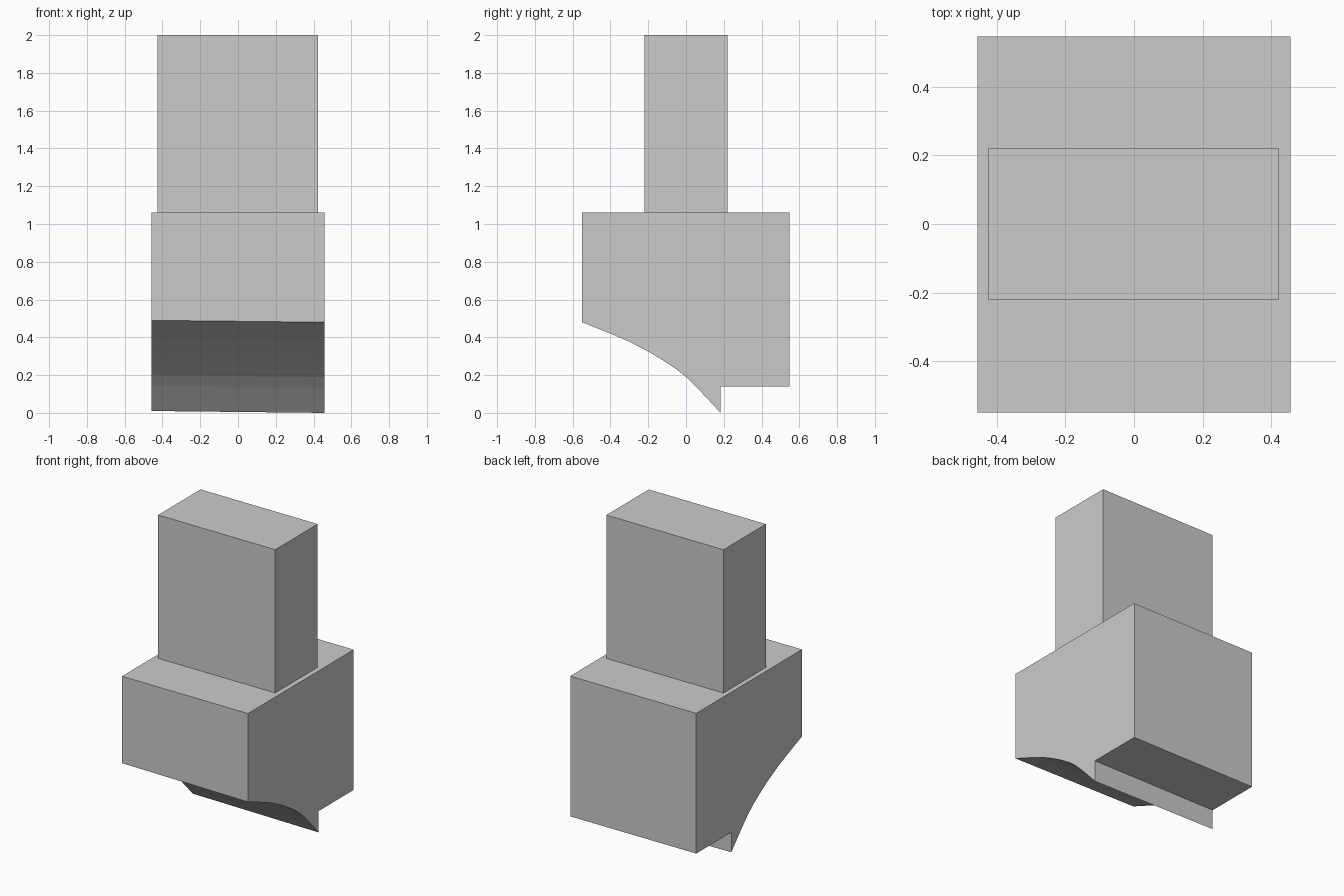
import bpy
import bmesh

if "Cube" in bpy.data.objects:
    bpy.data.objects.remove(bpy.data.objects["Cube"])


def extrude_profile(name, left, right, x0, x1):
    """Solid spanning x0..x1 between two matching (y, z) outlines."""
    bm = bmesh.new()
    a = [bm.verts.new((x0, y, z)) for y, z in left]
    b = [bm.verts.new((x1, y, z)) for y, z in right]
    n = len(a)
    bm.faces.new(a)
    bm.faces.new(b[::-1])
    for i in range(n):
        j = (i + 1) % n
        bm.faces.new((a[i], b[i], b[j], a[j]))
    bmesh.ops.recalc_face_normals(bm, faces=bm.faces[:])
    mesh = bpy.data.meshes.new(name)
    bm.to_mesh(mesh)
    bm.free()
    obj = bpy.data.objects.new(name, mesh)
    bpy.context.collection.objects.link(obj)
    return obj


# Wide body: hollow curved underside, pointed lip and a rear step
curve = [(-0.55, 0.48), (-0.40, 0.42), (-0.30, 0.377), (-0.20, 0.325),
         (-0.12, 0.277), (-0.05, 0.23), (0.00, 0.19), (0.06, 0.132),
         (0.12, 0.068), (0.183, 0.0)]
rest = [(0.183, 0.14), (0.547, 0.14), (0.547, 1.06), (-0.55, 1.06)]

# The curved cut rises very slightly towards the left side
raised = [(y, z + 0.01) for y, z in curve]
extrude_profile("lower_body", raised + rest, curve + rest, -0.457, 0.457)

# Upright rectangular block on top
block = [(-0.22, 1.06), (0.22, 1.06), (0.22, 2.0), (-0.22, 2.0)]
extrude_profile("upper_block", block, block, -0.426, 0.424)
